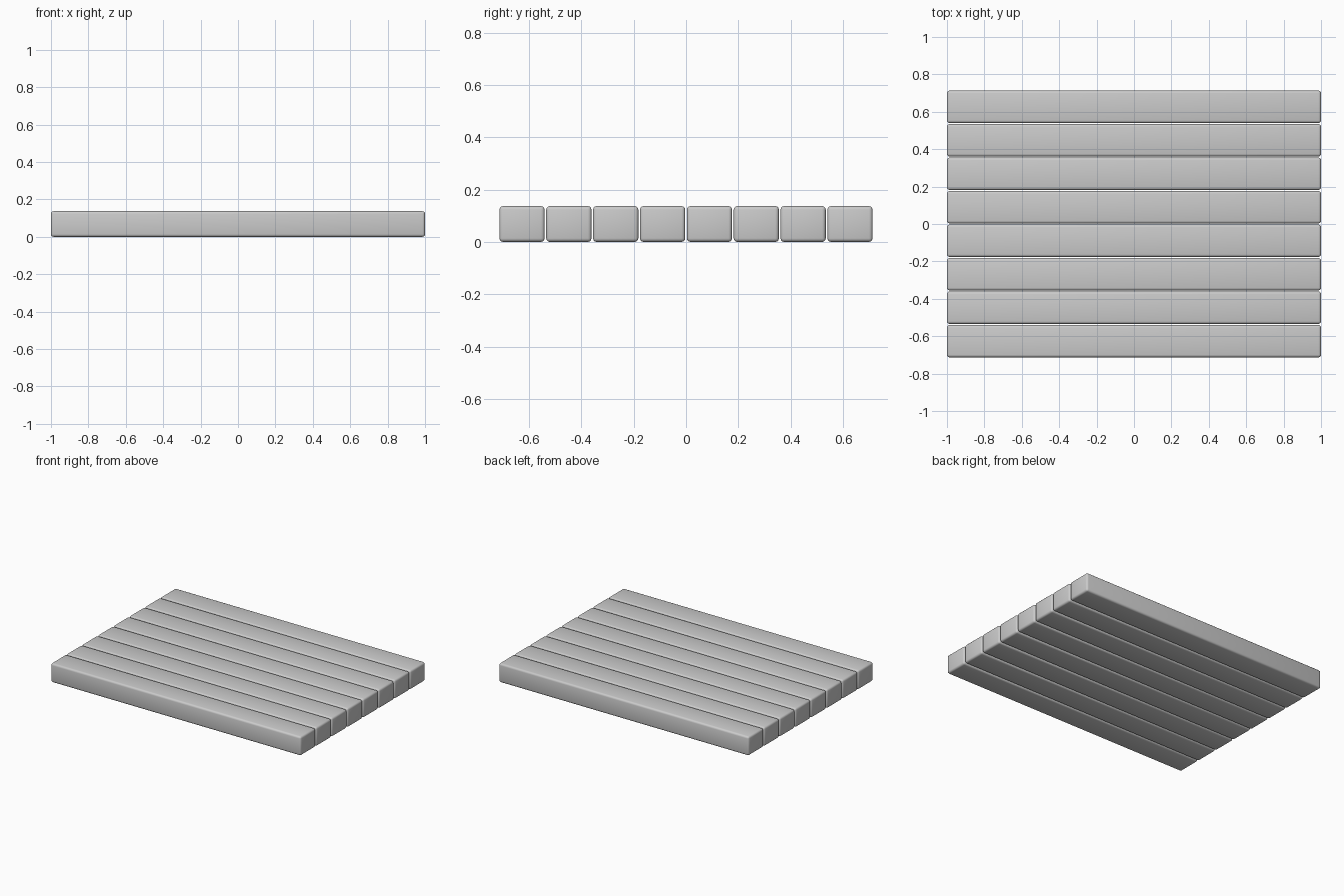
import bpy

if "Cube" in bpy.data.objects:
    bpy.data.objects.remove(bpy.data.objects["Cube"])

COUNT = 8
LENGTH, WIDTH, HEIGHT = 2.0, 0.173, 0.137
PITCH = 0.179


def plank(index):
    # one long board with softly rounded edges
    y = (index - (COUNT - 1) / 2) * PITCH
    bpy.ops.mesh.primitive_cube_add(size=1, location=(0, y, HEIGHT / 2))
    board = bpy.context.object
    board.name = f"plank_{index + 1}"
    board.scale = (LENGTH, WIDTH, HEIGHT)
    bpy.ops.object.transform_apply(location=False, rotation=False, scale=True)
    bevel = board.modifiers.new("rounded_edges", 'BEVEL')
    bevel.width = 0.014
    bevel.segments = 3
    bpy.ops.object.modifier_apply(modifier=bevel.name)
    bpy.ops.object.shade_smooth_by_angle()


# row of planks side by side with narrow gaps
for i in range(COUNT):
    plank(i)
